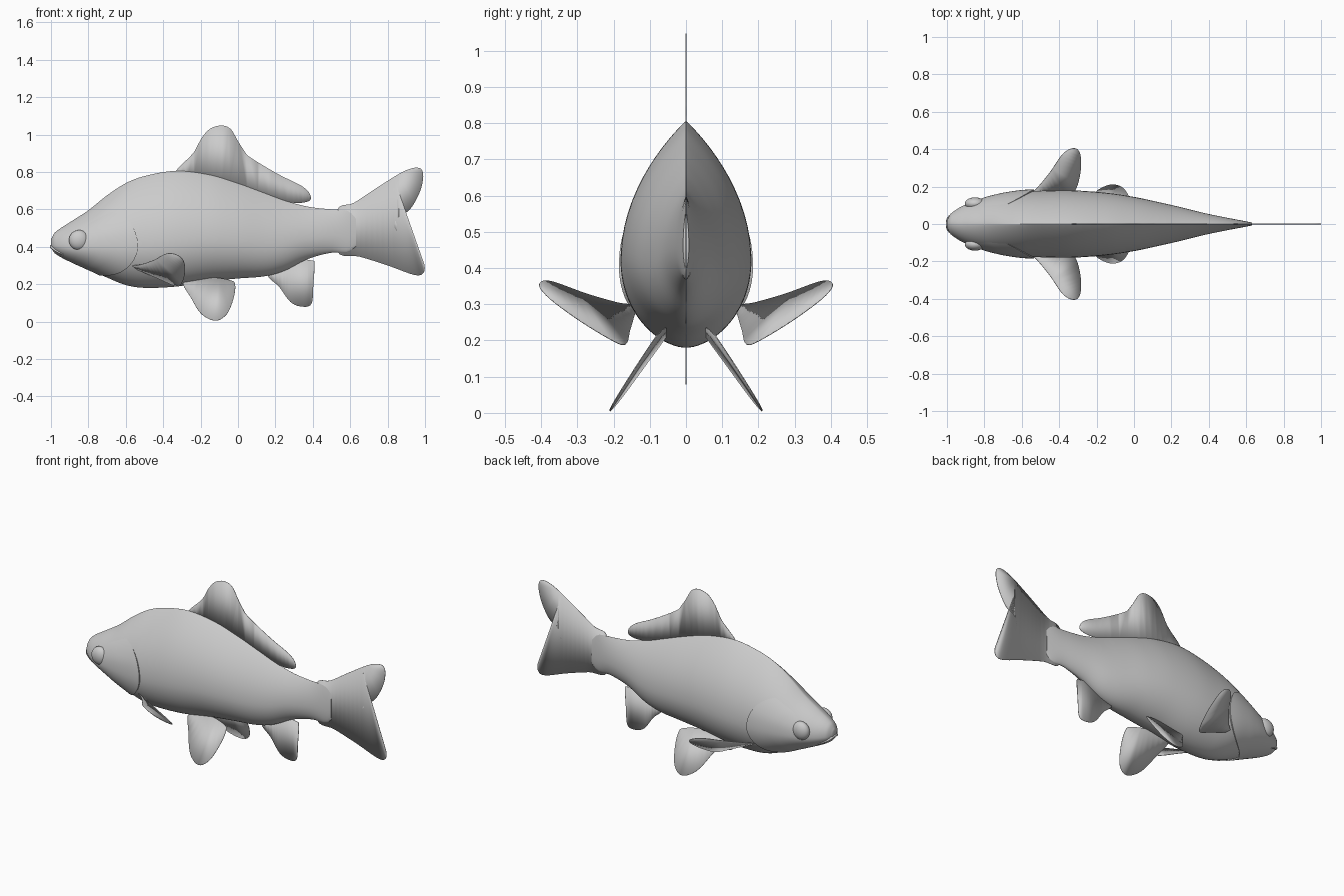
import bpy, bmesh, math
from mathutils import Vector

old = bpy.data.objects.get("Cube")
if old:
    bpy.data.objects.remove(old, do_unlink=True)

grey = bpy.data.materials.new("plain_grey")
grey.use_nodes = True
grey.diffuse_color = (0.6, 0.6, 0.6, 1)
bsdf = next(n for n in grey.node_tree.nodes if n.type == "BSDF_PRINCIPLED")
bsdf.inputs["Base Color"].default_value = grey.diffuse_color
bsdf.inputs["Roughness"].default_value = 0.6


def finish(name, bm, angle=50):
    """Turn a bmesh into a smooth shaded grey object."""
    bmesh.ops.recalc_face_normals(bm, faces=bm.faces)
    mesh = bpy.data.meshes.new(name)
    bm.to_mesh(mesh)
    bm.free()
    mesh.materials.append(grey)
    ob = bpy.data.objects.new(name, mesh)
    bpy.context.collection.objects.link(ob)
    bpy.ops.object.select_all(action="DESELECT")
    ob.select_set(True)
    bpy.context.view_layer.objects.active = ob
    bpy.ops.object.shade_smooth_by_angle(angle=math.radians(angle))
    return ob


def spline(p0, p1, p2, p3, t):
    return 0.5 * (2 * p1 + (p2 - p0) * t + (2 * p0 - 5 * p1 + 4 * p2 - p3) * t ** 2
                  + (3 * p1 - p0 - 3 * p2 + p3) * t ** 3)


# Body stations: x, top z, bottom z, half width
STATIONS = [
    (-1.0, .44, .395, .02), (-.98, .475, .365, .055), (-.9, .53, .32, .105),
    (-.8, .595, .28, .14), (-.7, .675, .235, .16), (-.6, .74, .195, .174),
    (-.5, .778, .18, .178), (-.33, .806, .187, .18), (-.15, .785, .215, .167),
    (0, .74, .23, .145), (.15, .685, .243, .113), (.25, .648, .272, .09),
    (.37, .615, .333, .06), (.5, .6, .368, .033), (.59, .597, .37, .016),
    (.63, .56, .4, .008)]


def station(x):
    """Interpolated top, bottom and half width at x."""
    i = 0
    while i < len(STATIONS) - 2 and x > STATIONS[i + 1][0]:
        i += 1
    a, b = STATIONS[i], STATIONS[i + 1]
    before = STATIONS[max(i - 1, 0)]
    after = STATIONS[min(i + 2, len(STATIONS) - 1)]
    h = b[0] - a[0]
    t = (x - a[0]) / h
    out = []
    for k in (1, 2, 3):
        ma = (b[k] - before[k]) / (b[0] - before[0]) * h
        mb = (after[k] - a[k]) / (after[0] - a[0]) * h
        out.append((2 * t**3 - 3 * t**2 + 1) * a[k] + (t**3 - 2 * t**2 + t) * ma
                   + (3 * t**2 - 2 * t**3) * b[k] + (t**3 - t**2) * mb)
    return out


def skin(x, t, grow=0.0):
    """Point on the teardrop body section at x and angle t."""
    top, bottom, w = station(x)
    mid = bottom + 0.38 * (top - bottom)
    s, c = math.sin(t), math.cos(t)
    peak = 1.1 + 0.8 * min(1, max(0, (x + 1) / 0.45))
    power = peak if s > 0 else 1.15
    y = math.copysign(abs(c) ** power, c) * w
    z = (top - mid if s > 0 else mid - bottom) * s
    return Vector((x, y * (1 + grow), mid + z * (1 + grow)))


def side_y(x, z):
    """Half width of the body at x and height z."""
    angles = [math.radians(a) for a in range(-90, 91)]
    return min((skin(x, a) for a in angles), key=lambda p: abs(p.z - z)).y


def loft(bm, rings, closed):
    rows = [[bm.verts.new(p) for p in ring] for ring in rings]
    n = len(rows[0])
    for a, b in zip(rows, rows[1:]):
        for j in range(n if closed else n - 1):
            k = (j + 1) % n
            bm.faces.new((a[j], a[k], b[k], b[j]))
    return rows


# Body
bm = bmesh.new()
SIDES, RINGS = 64, 90
rings = [[skin(-1 + 1.63 * (i / RINGS) ** 1.4, math.tau * (j + 0.5) / SIDES)
          for j in range(SIDES)] for i in range(RINGS + 1)]
rows = loft(bm, rings, True)
bm.faces.new(rows[0])
bm.faces.new(rows[-1])
finish("body", bm, 70)


# Gill covers: thin raised shells that end in a curved step
def gill_point(u, degrees, grow, side):
    t = math.radians(degrees)
    edge = -.535 - (.35 if t > 0 else .205) * math.sin(t) ** 2
    fade = min(1, max(0, (48 - degrees) / 35))
    p = skin(-.92 + (edge + .92) * u, t, grow * fade - .015 * (1 - fade))
    p.y *= side
    return p


for label, side in (("left", 1), ("right", -1)):
    bm = bmesh.new()
    steps = [(i / 16, -.02 + .065 * min(1, i / 9)) for i in range(17)] + [(1, -.04)]
    loft(bm, [[gill_point(u, d, g, side) for d in range(-90, 51, 4)]
              for u, g in steps], False)
    finish("gill_cover_" + ("back" if side > 0 else "front"), bm, 40)


# Eyes
for label, side in (("back", 1), ("front", -1)):
    bm = bmesh.new()
    bmesh.ops.create_uvsphere(bm, u_segments=32, v_segments=16, radius=1)
    y = side_y(-.85, .435)
    for v in bm.verts:
        v.co = Vector((-.85 + v.co.x * .054, side * (y - .012) + v.co.y * .034,
                       .435 + v.co.z * .054))
    finish("eye_" + label, bm, 180)


# Lower lip, a slim tube around the mouth
bm = bmesh.new()
path = []
for i in range(-10, 11):
    f = abs(i) / 10
    x, z = -.997 + .065 * f ** 1.5, .402 - .045 * f
    path.append(Vector((x, math.copysign(side_y(x, z), i) if i else 0, z)))
rings = []
for i, p in enumerate(path):
    along = (path[min(i + 1, 20)] - path[max(i - 1, 0)]).normalized()
    out = along.cross(Vector((0, 0, 1))).normalized()
    up = out.cross(along)
    r = .009 * (1 - .6 * abs(i - 10) / 10)
    rings.append([p + r * (out * math.cos(a) + up * math.sin(a))
                  for a in (math.tau * k / 8 for k in range(8))])
rows = loft(bm, rings, True)
bm.faces.new(rows[0])
bm.faces.new(rows[-1])
finish("lower_lip", bm, 70)


# Fins: smooth outlines placed on a plane and given a slight thickness
def fin(name, outline, place):
    pts = [Vector(p) for p in outline]
    n = len(pts)
    bm = bmesh.new()
    verts = [bm.verts.new(place(*spline(pts[i - 1], pts[i], pts[(i + 1) % n],
                                        pts[(i + 2) % n], k / 5)))
             for i in range(n) for k in range(5)]
    face = bm.faces.new(verts)
    bmesh.ops.triangulate(bm, faces=[face])
    ob = finish(name, bm, 30)
    mod = ob.modifiers.new("thickness", "SOLIDIFY")
    mod.thickness = .003
    mod.offset = 0


def upright(x, z):
    return Vector((x, 0, z))


fin("dorsal_fin", [
    (-.34, .785), (-.24, .9), (-.195, .98), (-.15, 1.03), (-.09, 1.048), (-.04, 1.03),
    (0, .965), (.045, .895), (.12, .843), (.23, .78), (.34, .725), (.385, .68),
    (.375, .642), (.26, .64), (0, .71), (-.2, .76)], upright)
fin("tail_fin", [
    (.53, .595), (.62, .635), (.75, .72), (.88, .8), (.96, .823), (.99, .79),
    (.975, .7), (.92, .6), (.86, .56), (.835, .51), (.87, .462), (.95, .385),
    (.995, .31), (.99, .258), (.94, .25), (.8, .3), (.65, .347), (.53, .375)], upright)
fin("anal_fin", [
    (.16, .25), (.22, .185), (.28, .105), (.34, .08), (.393, .095), (.403, .2),
    (.41, .31), (.395, .326), (.33, .33), (.25, .3)], upright)

for label, side in (("back", 1), ("front", -1)):
    fin("pectoral_fin_" + label, [
        (-.57, .14), (-.52, .19), (-.45, .275), (-.38, .375), (-.32, .405),
        (-.288, .375), (-.285, .29), (-.305, .2), (-.335, .166), (-.42, .155), (-.5, .145)],
        lambda x, y: Vector((x, side * y, .3 - .524 * (x + .56) + .717 * (y - .155))))
    fin("pelvic_fin_" + label, [
        (-.29, .215), (-.25, .125), (-.195, .04), (-.12, .005), (-.06, .04),
        (-.025, .12), (-.015, .195), (-.04, .22), (-.15, .235)],
        lambda x, z: Vector((x, side * (.07 + .67 * (.21 - z) + .1 * (x + .15)), z)))
